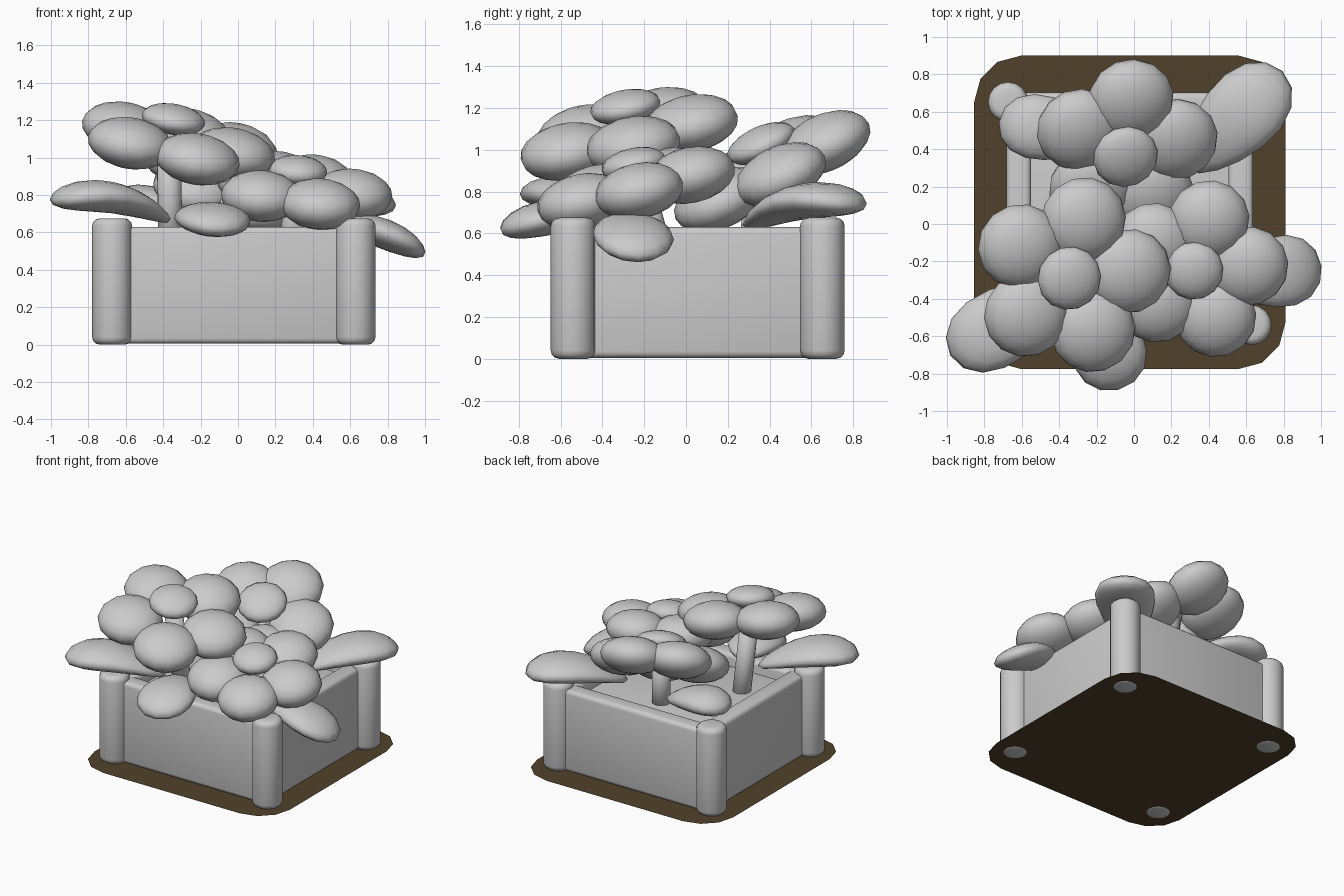
import bpy, bmesh, math
from mathutils import Vector, Matrix

old = bpy.data.objects.get("Cube")
if old:
    bpy.data.objects.remove(old, do_unlink=True)


def material(name, rgb):
    m = bpy.data.materials.new(name)
    m.use_nodes = True
    m.diffuse_color = (*rgb, 1)
    m.node_tree.nodes["Principled BSDF"].inputs["Base Color"].default_value = (*rgb, 1)
    return m


GREY = material("pale_grey", (0.6, 0.6, 0.6))
BROWN = material("dark_brown", (0.083, 0.053, 0.024))


def finish(name, bm, mat, smooth=True):
    mesh = bpy.data.meshes.new(name)
    bmesh.ops.recalc_face_normals(bm, faces=bm.faces)
    bm.to_mesh(mesh)
    bm.free()
    mesh.materials.append(mat)
    ob = bpy.data.objects.new(name, mesh)
    bpy.context.collection.objects.link(ob)
    for p in mesh.polygons:
        p.use_smooth = smooth
    return ob


def round_edges(ob, width, segments=3):
    mod = ob.modifiers.new("rounded", "BEVEL")
    mod.width = width
    mod.segments = segments
    mod.limit_method = "ANGLE"
    mod.angle_limit = math.radians(50)


def box(name, lo, hi, bevel):
    bm = bmesh.new()
    lo, hi = Vector(lo), Vector(hi)
    place = Matrix.Translation((lo + hi) / 2) @ Matrix.Diagonal((*(hi - lo), 1))
    bmesh.ops.create_cube(bm, size=1, matrix=place)
    ob = finish(name, bm, GREY)
    round_edges(ob, bevel)


def rod(name, a, b, radius, bevel=0):
    a, b = Vector(a), Vector(b)
    turn = (b - a).to_track_quat("Z", "Y").to_matrix().to_4x4()
    bm = bmesh.new()
    bmesh.ops.create_cone(bm, cap_ends=True, segments=16, radius1=radius, radius2=radius,
                          depth=(b - a).length, matrix=Matrix.Translation((a + b) / 2) @ turn)
    ob = finish(name, bm, GREY)
    if bevel:
        round_edges(ob, bevel)


def pebble(name, centre, normal, radius, thick):
    """Flattened ball whose short axis follows the normal."""
    turn = Vector(normal).to_track_quat("Z", "Y").to_matrix().to_4x4()
    bm = bmesh.new()
    bmesh.ops.create_uvsphere(bm, u_segments=14, v_segments=10, radius=1)
    bm.transform(Matrix.Translation(centre) @ turn @ Matrix.Diagonal((radius, radius, thick, 1)))
    finish(name, bm, GREY)


def flower(name, x, y, z, gx, gy, start, ring, radius, heart, heart_r):
    """Five petals on a sloping plane with a round heart on top."""
    normal = (-0.9 * gx, -0.9 * gy, 1)
    for i in range(5):
        a = math.radians(start + 72 * i)
        dx, dy = ring * math.cos(a), ring * math.sin(a)
        pebble(f"{name}_petal_{i + 1}", (x + dx, y + dy, z + gx * dx + gy * dy),
               normal, radius, 0.133)
    pebble(f"{name}_heart", heart, normal, heart_r, 0.078)


def leaf(name, centre, heading, length, width, slope, bend, thick=0.095):
    """Egg-shaped leaf, narrow at the base, arched along its length."""
    bm = bmesh.new()
    bmesh.ops.create_uvsphere(bm, u_segments=16, v_segments=10, radius=1)
    for v in bm.verts:
        u, w, t = v.co
        taper = 0.87 + 0.22 * u
        v.co = (u * length, w * width * taper, t * thick * taper + slope * u - bend * u * u)
    bm.transform(Matrix.Translation(centre) @ Matrix.Rotation(math.radians(heading), 4, "Z"))
    finish(name, bm, GREY)


# Ground plate with rounded corners
X0, X1, Y0, Y1, R = -0.855, 0.81, -0.775, 0.9, 0.25
corners = [(X1 - R, Y1 - R), (X0 + R, Y1 - R), (X0 + R, Y0 + R), (X1 - R, Y0 + R)]
bm = bmesh.new()
ring = []
for q, (cx, cy) in enumerate(corners):
    for k in range(4):
        a = math.radians(90 * q + 30 * k)
        ring.append(bm.verts.new((cx + R * math.cos(a), cy + R * math.sin(a), 0.004)))
bm.faces.new(ring)
finish("ground_plate", bm, BROWN, smooth=False)

# Corner posts
PX, PY = (-0.673, 0.628), (-0.54, 0.652)
for sx, px in zip(("right", "left"), PX):
    for sy, py in zip(("front", "back"), PY):
        rod(f"{sy}_{sx}_post", (px, py, 0), (px, py, 0.675), 0.107, 0.04)

# Planter walls and soil
T, TOP = 0.13, 0.63
ax, bx, ay, by = PX[0] - 0.008, PX[1] + 0.008, PY[0] - 0.03, PY[1] + 0.05
box("right_wall", (ax, PY[0], 0.005), (ax + T, PY[1], TOP), 0.03)
box("left_wall", (bx - T, PY[0], 0.005), (bx, PY[1], TOP), 0.03)
box("front_wall", (PX[0], ay, 0.005), (PX[1], ay + T, TOP), 0.03)
box("back_wall", (PX[0], by - T, 0.005), (PX[1], by, TOP), 0.03)
box("soil", (ax + 0.1, ay + 0.1, 0.02), (bx - 0.1, by - 0.1, 0.54), 0.01)

# Stems
rod("tall_stem", (-0.36, -0.14, 0.4), (-0.37, -0.25, 1.08), 0.065)
rod("low_stem", (0.27, -0.1, 0.4), (0.32, -0.22, 0.84), 0.065)
rod("back_stem", (0.0, 0.3, 0.4), (-0.04, 0.36, 0.92), 0.065)

# Flowers
flower("tall_flower", -0.34, -0.28, 1.075, -0.19, 0.21, 5, 0.312, 0.23,
       (-0.345, -0.29, 1.205), 0.172)
flower("low_flower", 0.335, -0.245, 0.82, -0.08, 0.24, 4, 0.275, 0.217,
       (0.32, -0.25, 0.93), 0.158)
flower("back_flower", -0.045, 0.395, 0.905, -0.2, 0.5, 12, 0.27, 0.232,
       (-0.045, 0.36, 1.03), 0.175)

# Leaves
leaf("right_leaf", (-0.675, -0.525, 0.785), 210, 0.355, 0.23, 0.055, 0.07)
leaf("front_leaf", (-0.15, -0.62, 0.68), 284, 0.275, 0.225, -0.03, 0.03)
leaf("left_leaf", (0.74, -0.26, 0.605), 8, 0.265, 0.215, -0.08, 0.03)
leaf("back_left_leaf", (0.54, 0.555, 0.75), 46, 0.365, 0.235, 0.055, 0.07)
leaf("back_right_leaf", (-0.455, 0.51, 0.765), 172, 0.27, 0.195, 0.035, 0.05)
